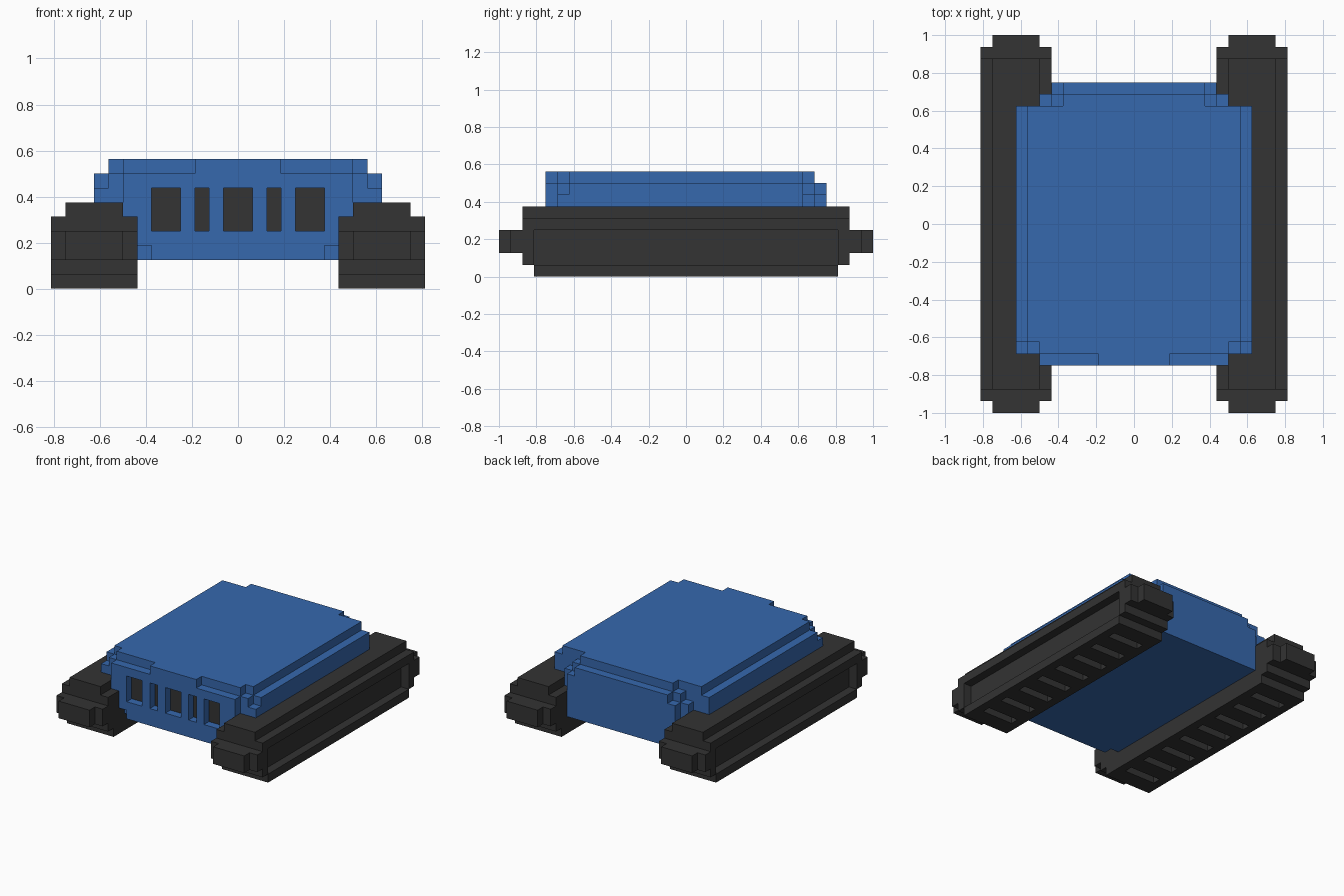
import bpy, bmesh

if "Cube" in bpy.data.objects:
    bpy.data.objects.remove(bpy.data.objects["Cube"])

U = 1 / 16  # the model sits on a 1/16 block grid


def material(name, rgb):
    m = bpy.data.materials.new(name)
    m.diffuse_color = (*rgb, 1)
    m.use_nodes = True
    m.node_tree.nodes["Principled BSDF"].inputs["Base Color"].default_value = m.diffuse_color
    return m


BLUE = material("blue_paint", (0.037, 0.138, 0.42))
DARK = material("dark_rubber", (0.033, 0.033, 0.033))


def prism(bm, outline, z0, z1):
    """Extrude a flat outline (grid units) from z0 to z1."""
    low = [bm.verts.new((x * U, y * U, z0 * U)) for x, y in outline]
    high = [bm.verts.new((x * U, y * U, z1 * U)) for x, y in outline]
    bm.faces.new(low[::-1])
    bm.faces.new(high)
    n = len(low)
    for i in range(n):
        j = (i + 1) % n
        bm.faces.new((low[i], low[j], high[j], high[i]))


def box(bm, x0, x1, y0, y1, z0, z1):
    prism(bm, [(x0, y0), (x1, y0), (x1, y1), (x0, y1)], z0, z1)


def stepped(bm, steps, z0, z1):
    """Symmetric layer: steps are (half width, y start, y end), front to back."""
    right = []
    for w, y0, y1 in steps:
        right += [(w, y0), (w, y1)]
    prism(bm, right + [(-x, y) for x, y in reversed(right)], z0, z1)


def finish(bm, name, mat):
    bmesh.ops.recalc_face_normals(bm, faces=bm.faces[:])
    me = bpy.data.meshes.new(name)
    bm.to_mesh(me)
    bm.free()
    me.materials.append(mat)
    ob = bpy.data.objects.new(name, me)
    bpy.context.collection.objects.link(ob)
    return ob


# Hull: stacked stepped layers; the front row is left open behind the grille
bm = bmesh.new()
stepped(bm, [(6, -12, -11), (7, -11, 12)], 2, 3)
stepped(bm, [(7, -12, 12)], 3, 4)
stepped(bm, [(7, -11, 12)], 4, 5)
stepped(bm, [(8, -11, 11), (7, 11, 12)], 5, 6)
stepped(bm, [(10, -11, 10), (8, 10, 11), (7, 11, 12)], 6, 7)
stepped(bm, [(8, -12, -11), (9, -11, -10), (10, -10, 10),
             (7, 10, 11), (6, 11, 12)], 7, 8)
stepped(bm, [(3, -12, -11), (8, -11, -10), (9, -10, 10), (6, 10, 11)], 8, 9)
finish(bm, "hull", BLUE)

# Grille bars and front corner posts
bm = bmesh.new()
for s in (-1, 1):
    for a, b in ((1, 2), (3, 4)):
        box(bm, *sorted((s * a, s * b)), -12, -11, 4, 7)
    box(bm, *sorted((s * 6, s * 7)), -12, -11, 4, 5)
    box(bm, *sorted((s * 6, s * 8)), -12, -11, 5, 7)
finish(bm, "grille_bars", BLUE)

# Dark plate seen through the grille
bm = bmesh.new()
box(bm, -6, 6, -11.08, -11, 4, 7)
finish(bm, "grille_backing", DARK)

# Tracks, one for each side
for side, name in ((1, "right_track"), (-1, "left_track")):
    bm = bmesh.new()

    def part(x0, x1, *rest):
        box(bm, *sorted((side * x0, side * x1)), *rest)

    # Bottom rails and tread blocks
    part(7, 8, -13, 13, 0, 1)
    part(12, 13, -13, 13, 0, 1)
    for i in range(9):
        part(8, 12, -13 + 3 * i, -11 + 3 * i, 0, 1)
    # Core with recessed outer side, upper rim and top
    part(7, 12, -13, 13, 1, 4)
    part(7, 13, -14, 14, 4, 5)
    part(8, 12, -14, 14, 5, 6)
    # End walls and stepped bumpers
    for e in (-1, 1):
        part(7, 13, *sorted((e * 13, e * 14)), 1, 4)
        part(7, 13, *sorted((e * 14, e * 15)), 2, 4)
        part(8, 12, *sorted((e * 15, e * 16)), 2, 4)
    finish(bm, name, DARK)
